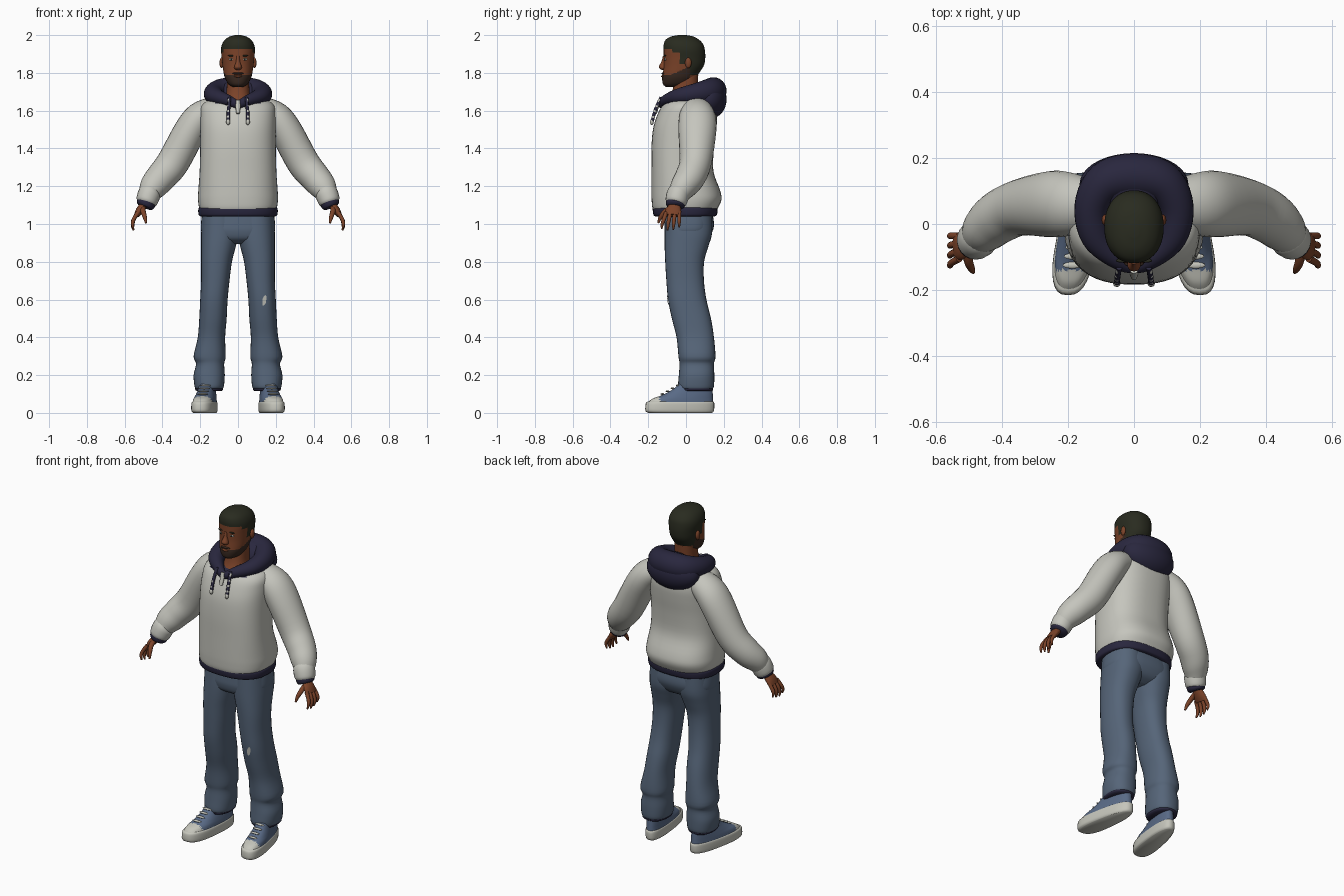
import bpy, bmesh
from math import sin, cos, pi, radians, copysign
from mathutils import Vector, Matrix

if "Cube" in bpy.data.objects:
    bpy.data.objects.remove(bpy.data.objects["Cube"])


def material(name, *rgb):
    m = bpy.data.materials.new(name)
    m.use_nodes = True
    m.diffuse_color = (*rgb, 1)
    m.node_tree.nodes["Principled BSDF"].inputs["Base Color"].default_value = (*rgb, 1)
    return m


CREAM = material("cream_fleece", .56, .56, .51)
NAVY = material("navy_fabric", .022, .02, .048)
DENIM = material("blue_denim", .092, .13, .19)
SKIN = material("brown_skin", .2, .056, .022)
HAIR = material("black_hair", .022, .024, .014)
BEARD = material("dark_beard", .04, .022, .015)
CANVAS = material("shoe_canvas", .1, .145, .24)
RUBBER = material("white_rubber", .56, .56, .5)


def finish(name, bm, mats, rule=None, mirror=False):
    """Turn a bmesh into a smooth object, coloured by rule and mirrored if asked."""
    bmesh.ops.recalc_face_normals(bm, faces=bm.faces)
    if rule:
        for f in bm.faces:
            f.material_index = int(rule(f.calc_center_median()))
    me = bpy.data.meshes.new(name)
    bm.to_mesh(me)
    bm.free()
    for m in mats:
        me.materials.append(m)
    me.shade_smooth()
    me.set_sharp_from_angle(angle=radians(50))
    ob = bpy.data.objects.new(name, me)
    bpy.context.collection.objects.link(ob)
    if mirror:
        ob.modifiers.new("mirror", "MIRROR")
    return ob


def spline(rows, k, closed=False):
    """Smooth interpolation through rows of numbers."""
    n = len(rows)
    at = lambda i: Vector(rows[i % n] if closed else rows[max(0, min(n - 1, i))])
    out = []
    for i in range(n if closed else n - 1):
        a, b, c, d = (at(i + j) for j in (-1, 0, 1, 2))
        for s in range(k):
            t = s / k
            out.append(b + (c - a) * t / 2 + (a - b * 2.5 + c * 2 - d / 2) * t * t
                       + (b * 1.5 - a / 2 - c * 1.5 + d / 2) * t ** 3)
    return out if closed else out + [at(n - 1)]


def skin_rings(rings, closed=False):
    bm = bmesh.new()
    loops = [[bm.verts.new(p) for p in r] for r in rings]
    n = len(loops[0])
    pairs = list(zip(loops, loops[1:])) + ([(loops[-1], loops[0])] if closed else [])
    for a, b in pairs:
        for i in range(n):
            j = (i + 1) % n
            bm.faces.new((a[i], a[j], b[j], b[i]))
    if not closed:
        bm.faces.new(loops[0])
        bm.faces.new(loops[-1])
    return bm


def stack(name, rows, mats, e=2.3, n=32, k=4, warp=None, **kw):
    """Level sections: (z, left x, right x, front y, back y)."""
    rings = []
    for z, x0, x1, y0, y1 in spline(rows, k):
        ring = []
        for i in range(n):
            c, s = cos(2 * pi * i / n), sin(2 * pi * i / n)
            p = Vector(((x0 + x1) / 2 + (x1 - x0) / 2 * copysign(abs(c) ** (2 / e), c),
                        (y0 + y1) / 2 + (y1 - y0) / 2 * copysign(abs(s) ** (2 / e), s), z))
            ring.append(warp(p) if warp else p)
        rings.append(ring)
    return finish(name, skin_rings(rings), mats, **kw)


def centred(rows):
    return [(z, -w, w, y0, y1) for z, w, y0, y1 in rows]


def tube(name, rows, mats, ref=(0, 1, 0), n=20, k=4, closed=False, **kw):
    """Sections across a path: (x, y, z, radius across, radius along ref)."""
    pts = spline(rows, k, closed)
    m, rings = len(pts), []
    for i, p in enumerate(pts):
        nxt = pts[(i + 1) % m] if closed else pts[min(i + 1, m - 1)]
        prv = pts[i - 1] if closed else pts[max(i - 1, 0)]
        t = Vector((nxt - prv)[:3]).normalized()
        u = Vector(ref)
        u = (u - t * u.dot(t)).normalized()
        v = t.cross(u)
        rings.append([Vector(p[:3]) + v * p[3] * cos(2 * pi * j / n) + u * p[4] * sin(2 * pi * j / n)
                      for j in range(n)])
    return finish(name, skin_rings(rings, closed), mats, **kw)


def ball(name, loc, size, mat, mirror=False, seg=20):
    bm = bmesh.new()
    bmesh.ops.create_uvsphere(bm, u_segments=seg, v_segments=seg // 2, radius=1,
                              matrix=Matrix.Translation(loc) @ Matrix.Diagonal((*size, 1)))
    return finish(name, bm, [mat], mirror=mirror)


# Hoodie body with navy neck lining, and hem band
stack("hoodie_body", centred([
    (1.06, .19, -.165, .155), (1.085, .205, -.178, .17), (1.13, .212, -.182, .188),
    (1.18, .21, -.183, .18), (1.28, .203, -.183, .145), (1.4, .2, -.183, .148),
    (1.5, .2, -.175, .16), (1.57, .2, -.155, .165), (1.62, .195, -.13, .155),
    (1.65, .165, -.1, .13), (1.67, .09, -.07, .1)]), [CREAM, NAVY], e=2.5, n=48,
    rule=lambda c: c.z > 1.635 and abs(c.x) < .12)
stack("hem_band", centred([(1.04, .195, -.16, .15), (1.048, .208, -.172, .163),
                           (1.08, .21, -.176, .168), (1.09, .2, -.165, .16)]), [NAVY], e=2.5, n=48)

# Sleeves, cuffs and cuff lining
tube("sleeves", [(.13, .055, 1.605, .07, .08), (.2, .06, 1.565, .082, .097), (.255, .06, 1.49, .086, .1),
                 (.345, .05, 1.325, .086, .085), (.41, .02, 1.245, .08, .08),
                 (.45, -.015, 1.195, .072, .07), (.472, -.04, 1.155, .055, .055)], [CREAM], n=28, mirror=True)
tube("cuffs", [(.455, -.03, 1.18, .05, .05), (.468, -.04, 1.162, .06, .06),
               (.483, -.052, 1.122, .057, .058), (.488, -.056, 1.108, .048, .05)], [CREAM], mirror=True)
tube("cuff_lining", [(.483, -.052, 1.12, .05, .052), (.49, -.058, 1.1, .049, .05),
                     (.494, -.06, 1.09, .04, .042)], [NAVY], mirror=True)

# Hands
tube("palms", [(.487, -.054, 1.13, .022, .026), (.5, -.058, 1.1, .021, .03), (.522, -.066, 1.07, .02, .042),
               (.538, -.07, 1.045, .014, .04)], [SKIN], mirror=True)
for i, finger in enumerate(("little", "ring", "middle", "index")):
    y, drop = -.036 - .023 * i, (.012, 0, -.004, .004)[i]
    tube(finger + "_fingers", [(.53, y, 1.06, .011, .011), (.552, y - .004 * i, 1.025, .0105, .0105),
                               (.558, y - .007 * i, .995 + drop, .009, .009),
                               (.553, y - .008 * i, .97 + drop, .004, .004)], [SKIN], n=10, mirror=True)
tube("thumbs", [(.505, -.075, 1.09, .013, .014), (.502, -.112, 1.065, .013, .014),
                (.493, -.135, 1.035, .011, .011), (.487, -.147, 1.005, .005, .005)],
     [SKIN], ref=(1, 0, 0), n=12, mirror=True)

# Hood: thick collar roll with a rounded drape behind
half = [(.055, -.105, 1.655, .03, .03), (.115, -.04, 1.675, .045, .042),
        (.128, .05, 1.69, .053, .055), (.085, .125, 1.7, .065, .07)]
tube("hood_collar", [(0, -.13, 1.635, .02, .022)] + half + [(0, .145, 1.705, .07, .072)]
     + [(-r[0], *r[1:]) for r in reversed(half)], [NAVY], ref=(0, 0, 1), n=24, k=5, closed=True)
ball("hood_drape", (0, .12, 1.66), (.165, .095, .105), NAVY, seg=36)

# Drawstrings and short zip
tube("drawstrings", [(.045, -.132, 1.67, .009, .009), (.05, -.16, 1.61, .009, .009),
                     (.052, -.18, 1.54, .009, .009)], [NAVY, RUBBER], n=10, k=8, mirror=True,
     rule=lambda c: c.x > .05 and int(c.z * 100) % 3 == 0)
ball("drawstring_tips", (.052, -.181, 1.54), (.011, .01, .016), RUBBER, True, 12)
tube("zip", [(0, -.142, 1.655, .011, .008), (0, -.152, 1.62, .013, .008), (0, -.162, 1.585, .009, .008)],
     [RUBBER], n=12)

# Neck and head, with hair and beard coloured by zone
stack("neck", centred([(1.63, .078, -.108, .06), (1.69, .062, -.075, .06), (1.79, .058, -.06, .065)]), [SKIN])


def head_zone(c):
    hairline = 1.925 if c.y < -.075 else 1.905 if c.y < -.035 else 1.845 if c.y < .02 else 1.79
    if c.z > hairline:
        return 1
    return 2 if c.y < .02 and c.z < 1.79 + .45 * max(0, c.y + .08) else 0


stack("head", centred([
    (1.725, .025, -.105, -.03), (1.74, .05, -.122, .02), (1.77, .068, -.126, .05), (1.8, .076, -.122, .07),
    (1.84, .082, -.118, .095), (1.88, .086, -.118, .102), (1.92, .09, -.118, .1), (1.95, .085, -.118, .092),
    (1.975, .07, -.108, .07), (1.992, .045, -.08, .04), (2, .015, -.04, 0)]),
    [SKIN, HAIR, BEARD], e=2.2, n=64, k=6, rule=head_zone)
stack("nose", centred([(1.89, .008, -.122, -.1), (1.86, .011, -.13, -.1), (1.835, .019, -.143, -.1),
                       (1.824, .019, -.14, -.1), (1.815, .01, -.128, -.1)]), [SKIN], n=20)
ball("ears", (.087, .012, 1.853), (.011, .017, .028), SKIN, True)
ball("eyes", (.035, -.109, 1.872), (.014, .006, .006), RUBBER, True)
ball("irises", (.035, -.113, 1.872), (.005, .004, .0055), HAIR, True, 12)
ball("eyebrows", (.036, -.111, 1.891), (.019, .006, .004), HAIR, True)
ball("moustache", (0, -.12, 1.797), (.03, .01, .006), BEARD)
ball("lips", (0, -.124, 1.782), (.021, .008, .006), SKIN)

# Jeans
stack("jeans_seat", centred([(.895, .1, -.06, .07), (.92, .17, -.1, .115), (.96, .194, -.114, .14),
                             (1, .196, -.114, .148), (1.06, .19, -.11, .14)]), [DENIM], e=2.6, n=40)
legs = stack("jeans_legs", [
    (.125, .085, .222, -.03, .138), (.14, .075, .23, -.042, .148), (.2, .07, .235, -.038, .15),
    (.26, .073, .222, -.034, .148), (.3, .065, .235, -.04, .156), (.4, .068, .213, -.05, .148),
    (.5, .06, .205, -.075, .132), (.6, .055, .2, -.095, .108), (.7, .045, .195, -.104, .095),
    (.8, .032, .195, -.11, .096), (.88, .012, .195, -.113, .118), (.95, -.003, .195, -.113, .138),
    (1.05, 0, .19, -.11, .138)], [DENIM], mirror=True)
stack("jeans_hems", [(.115, .09, .215, -.028, .136), (.122, .08, .226, -.036, .143),
                     (.135, .08, .226, -.036, .143)], [NAVY], mirror=True)

# Worn patch on the left knee
bm = bmesh.new()
bmesh.ops.create_circle(bm, cap_ends=True, segments=9, radius=1,
                        matrix=Matrix.Translation((.14, -.1, .595)) @ Matrix.Rotation(.2, 4, "Y")
                        @ Matrix.Rotation(pi / 2, 4, "X") @ Matrix.Diagonal((.011, .03, 1, 1)))
patch = finish("knee_patch", bm, [CREAM])
wrap = patch.modifiers.new("wrap", "SHRINKWRAP")
wrap.target, wrap.offset, wrap.wrap_mode = legs, .004, "ABOVE_SURFACE"


# Shoes, toed out and narrower at the heel
def foot(p):
    return Vector((.168 - .15 * p.y + p.x * (.9 - .8 * p.y), p.y, p.z))


stack("shoe_soles", centred([(0, .056, -.2, .138), (.012, .064, -.215, .148), (.05, .064, -.213, .15),
                             (.06, .058, -.203, .143)]), [RUBBER], e=2.6, warp=foot, mirror=True)
stack("shoe_uppers", centred([(.05, .061, -.207, .144), (.075, .058, -.178, .143), (.095, .054, -.125, .142),
                              (.125, .048, -.07, .14), (.16, .045, -.03, .135)]), [CANVAS, RUBBER],
      e=2.5, k=8, n=40, warp=foot, mirror=True, rule=lambda c: c.y < -.14)
for i in range(4):
    y = -.125 + .027 * i
    ball("laces_%d" % (i + 1), foot(Vector((0, y, .1 + .015 * i))), (.03, .01, .005), RUBBER, True, 12)
